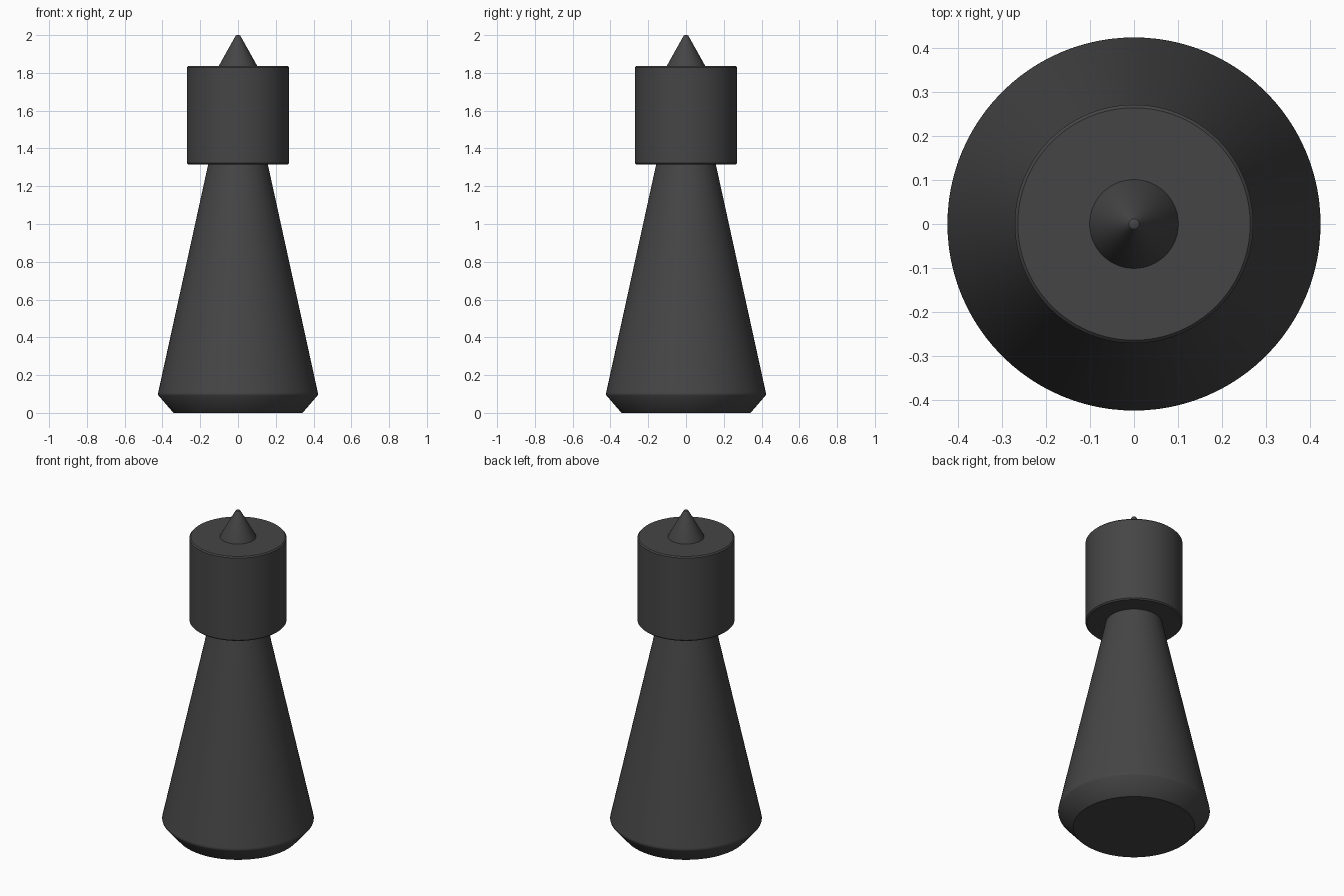
import bpy, bmesh, math

if "Cube" in bpy.data.objects:
    bpy.data.objects.remove(bpy.data.objects["Cube"])

dark = bpy.data.materials.new("charcoal")
dark.diffuse_color = (0.06, 0.06, 0.06, 1)
dark.use_nodes = True
dark.node_tree.nodes["Principled BSDF"].inputs["Base Color"].default_value = dark.diffuse_color


def lathe(name, profile, segments=96):
    """Spin a closed (radius, height) profile around z."""
    bm = bmesh.new()
    rings = []
    for r, z in profile:
        rings.append([bm.verts.new((r * math.cos(2 * math.pi * i / segments),
                                    r * math.sin(2 * math.pi * i / segments), z))
                      for i in range(segments)])
    for low, high in zip(rings, rings[1:]):
        for i in range(segments):
            j = (i + 1) % segments
            bm.faces.new((low[i], low[j], high[j], high[i]))
    bm.faces.new(rings[0][::-1])
    bm.faces.new(rings[-1])
    mesh = bpy.data.meshes.new(name)
    bm.to_mesh(mesh)
    bm.free()
    mesh.materials.append(dark)
    obj = bpy.data.objects.new(name, mesh)
    bpy.context.collection.objects.link(obj)
    bpy.context.view_layer.objects.active = obj
    obj.select_set(True)
    bpy.ops.object.shade_smooth_by_angle(angle=math.radians(30))
    obj.select_set(False)
    return obj


# Tapered body with chamfered foot
lathe("body", [(0.34, 0), (0.345, 0.004), (0.422, 0.093), (0.424, 0.1),
               (0.422, 0.11), (0.157, 1.32)])

# Cylindrical head with softened rims
lathe("head", [(0.264, 1.315), (0.271, 1.322), (0.271, 1.829), (0.264, 1.836)])

# Pointed tip with a small blunt end
lathe("tip", [(0.102, 1.83), (0.1, 1.84), (0.018, 1.987), (0.012, 1.997), (0.005, 2.0)])
